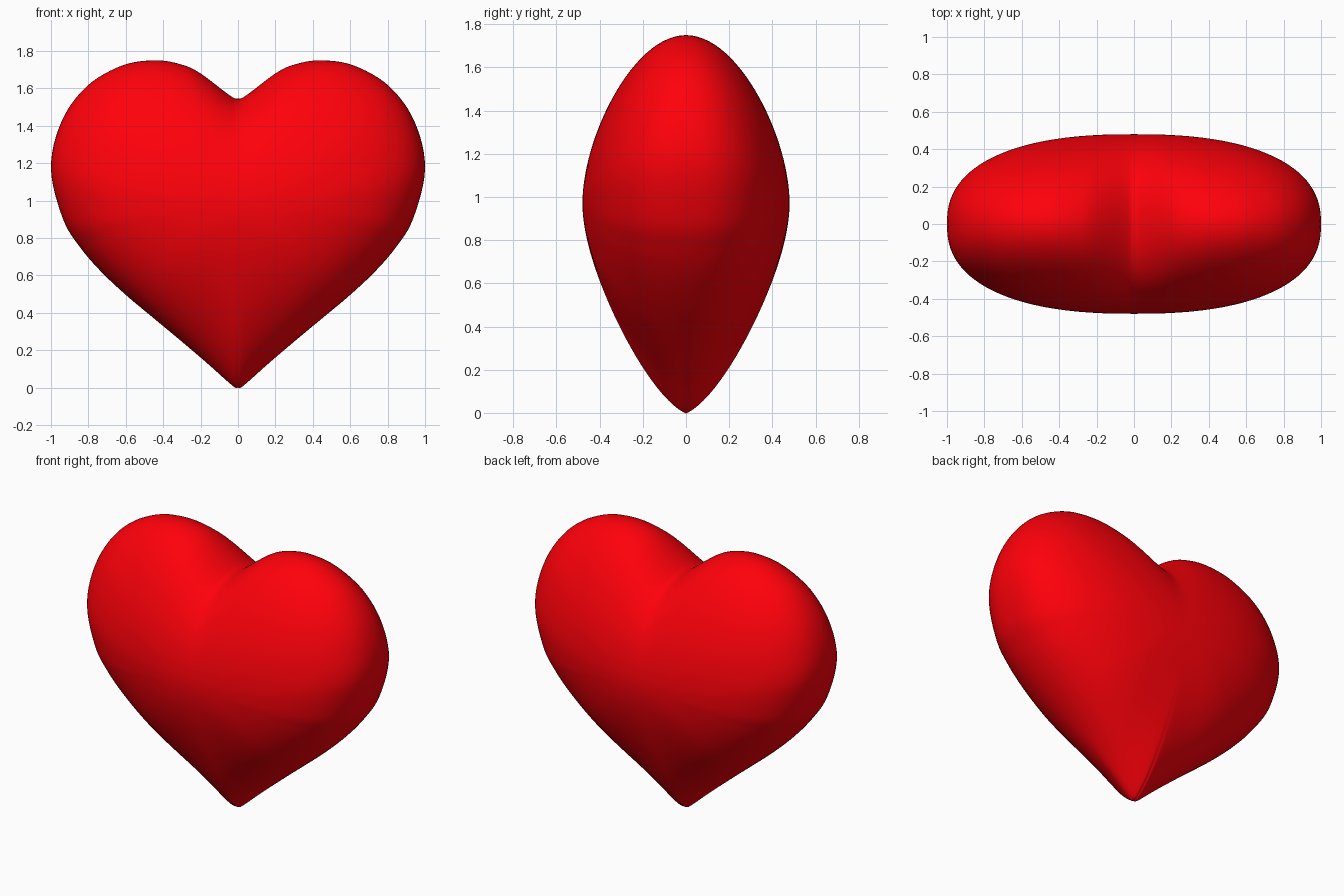
import bpy, bmesh, math
from mathutils import Vector

if "Cube" in bpy.data.objects:
    bpy.data.objects.remove(bpy.data.objects["Cube"])

# Right half, cleft to tip: sharp front outline (x, z) at y = 0 ...
SHARP = [(0, 1.545), (0.05, 1.567), (0.2, 1.68), (0.3, 1.727), (0.44, 1.75), (0.62, 1.722),
         (0.81, 1.61), (0.945, 1.42), (1.0, 1.17), (0.935, 0.9), (0.84, 0.745), (0.73, 0.618),
         (0.6, 0.496), (0.47, 0.387), (0.33, 0.271), (0.17, 0.135), (0.03, 0.011), (0, 0)]
# ... and the matching soft outline it melts into towards the front and back
SOFT = [(0, 1.61), (0.06, 1.611), (0.2, 1.625), (0.3, 1.633), (0.44, 1.632), (0.62, 1.6),
        (0.8, 1.52), (0.93, 1.36), (1.0, 1.14), (0.95, 0.88), (0.86, 0.73), (0.76, 0.61),
        (0.65, 0.505), (0.53, 0.42), (0.38, 0.37), (0.2, 0.352), (0.05, 0.35), (0, 0.35)]
STEPS, RINGS, DEPTH = 6, 28, 0.48
CENTRE = Vector((0, 0.97))


def smooth_loop(half, steps):
    """Mirror the half outline and run a closed Catmull-Rom curve through it."""
    points = [Vector(p) for p in half] + [Vector((-x, z)) for x, z in half[-2:0:-1]]
    n, out = len(points), []
    for i in range(n):
        a, b, c, d = (points[(i + k) % n] for k in (-1, 0, 1, 2))
        for s in range(steps):
            t = s / steps
            out.append(0.5 * (2 * b + (c - a) * t + (2 * a - 5 * b + 4 * c - d) * t ** 2
                              + (3 * b - a - 3 * c + d) * t ** 3) - CENTRE)
    return out


sharp, soft = smooth_loop(SHARP, STEPS), smooth_loop(SOFT, STEPS)
n = len(sharp)
bm = bmesh.new()


def ring(angle, side):
    """Shrunken outline at one depth, blended from sharp to soft."""
    s, k = math.sin(angle), math.cos(angle)
    wide = (1 - s ** 2.4) ** (1 / 2.4) if angle else 1
    verts = []
    for p, q in zip(sharp, soft):
        down = max(0, -p.normalized().y) ** 4
        d = p.lerp(q, s ** (1.85 - 0.7 * down))
        verts.append(bm.verts.new((d.x * wide, side * DEPTH * s,
                                   CENTRE.y + d.y * k ** 1.1)))
    return verts


# Heart: front and back shells sharing the rim
rim = ring(0, 1)
for side in (-1, 1):
    prev = rim
    for r in range(1, RINGS):
        cur = ring(r / RINGS * math.pi / 2, side)
        for i in range(n):
            j = (i + 1) % n
            bm.faces.new((prev[i], prev[j], cur[j], cur[i]))
        prev = cur
    pole = bm.verts.new((0, side * DEPTH, CENTRE.y))
    for i in range(n):
        bm.faces.new((prev[i], prev[(i + 1) % n], pole))
bmesh.ops.recalc_face_normals(bm, faces=bm.faces)
for f in bm.faces:
    f.smooth = True

mesh = bpy.data.meshes.new("heart")
bm.to_mesh(mesh)
bm.free()
heart = bpy.data.objects.new("heart", mesh)
bpy.context.collection.objects.link(heart)

red = bpy.data.materials.new("red")
red.diffuse_color = (1.0, 0.0, 0.003, 1)
red.use_nodes = True
red.node_tree.nodes["Principled BSDF"].inputs["Base Color"].default_value = red.diffuse_color
mesh.materials.append(red)
